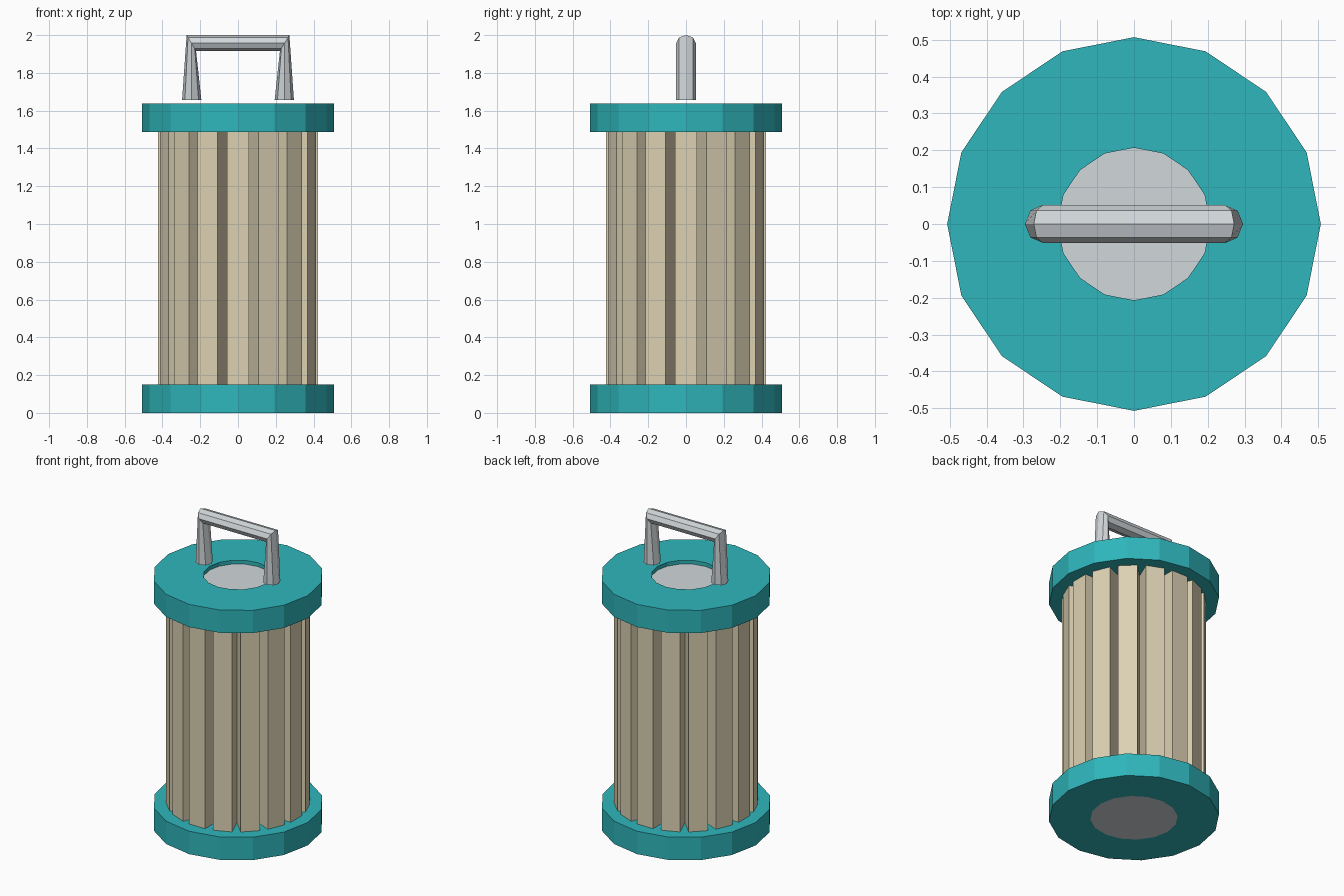
import bpy, math
from math import sin, cos, pi

if "Cube" in bpy.data.objects:
    bpy.data.objects.remove(bpy.data.objects["Cube"])


def material(name, rgb):
    m = bpy.data.materials.new(name)
    m.diffuse_color = (*rgb, 1)
    m.use_nodes = True
    m.node_tree.nodes["Principled BSDF"].inputs["Base Color"].default_value = m.diffuse_color
    return m


teal = material("teal", (0.028, 0.47, 0.50))
cream = material("cream", (0.72, 0.64, 0.45))
grey = material("light_grey", (0.64, 0.68, 0.70))


def make(name, verts, faces, mat):
    me = bpy.data.meshes.new(name)
    me.from_pydata(verts, [], faces)
    me.update()
    me.materials.append(mat)
    ob = bpy.data.objects.new(name, me)
    bpy.context.collection.objects.link(ob)
    return ob


def circle(r, n=16):
    return [(r * cos(2 * pi * i / n), r * sin(2 * pi * i / n)) for i in range(n)]


def prism(name, outline, z0, z1, mat):
    n = len(outline)
    verts = [(x, y, z) for z in (z0, z1) for x, y in outline]
    faces = [(i, (i + 1) % n, n + (i + 1) % n, n + i) for i in range(n)]
    faces += [tuple(reversed(range(n))), tuple(range(n, 2 * n))]
    return make(name, verts, faces, mat)


def ring_cap(name, r_out, r_in, z0, z1, n=16):
    # washer: lathe a rectangular section through 16 sides
    section = [(r_out, z0), (r_out, z1), (r_in, z1), (r_in, z0)]
    verts = [(x, y, z) for r, z in section for x, y in circle(r, n)]
    faces = []
    for k in range(4):
        a, b = k * n, (k + 1) % 4 * n
        faces += [(a + i, a + (i + 1) % n, b + (i + 1) % n, b + i) for i in range(n)]
    return make(name, verts, faces, teal)


# End caps and central core (recessed at the top, flush at the bottom)
ring_cap("bottom_cap", 0.507, 0.26, 0.0, 0.15)
ring_cap("top_cap", 0.507, 0.207, 1.488, 1.637)
prism("core", circle(0.26), 0.0, 1.612, grey)

# Pleated filter body: 16 flat-faced pleats with deep V grooves
R, W, GROOVE = 0.423, 0.058, 0.295
outline = []
for i in range(16):
    a = 2 * pi * i / 16
    for s in (-W, W):
        outline.append((R * cos(a) - s * sin(a), R * sin(a) + s * cos(a)))
    g = a + pi / 16
    outline.append((GROOVE * cos(g), GROOVE * sin(g)))
prism("pleated_body", outline, 0.12, 1.52, cream)

# Carry handle: octagonal tube, narrowed at the two corners
# each ring: centre x, centre z, half-axis in xz
rings = [(-0.245, 1.657, -0.051, 0.0), (-0.247, 1.958, -0.025, 0.042),
         (0.247, 1.958, 0.025, 0.042), (0.245, 1.657, 0.051, 0.0)]
verts, faces = [], []
for cx, cz, ux, uz in rings:
    for k in range(8):
        t = 2 * pi * k / 8
        verts.append((cx + ux * cos(t), 0.052 * sin(t), cz + uz * cos(t)))
for j in range(3):
    for k in range(8):
        a, b = j * 8 + k, j * 8 + (k + 1) % 8
        faces.append((a, b, b + 8, a + 8))
faces += [tuple(reversed(range(8))), tuple(range(24, 32))]
handle = make("handle", verts, faces, grey)

# Make all normals face outward
import bmesh
for ob in bpy.context.collection.objects:
    bm = bmesh.new()
    bm.from_mesh(ob.data)
    bmesh.ops.recalc_face_normals(bm, faces=bm.faces[:])
    bm.to_mesh(ob.data)
    bm.free()
